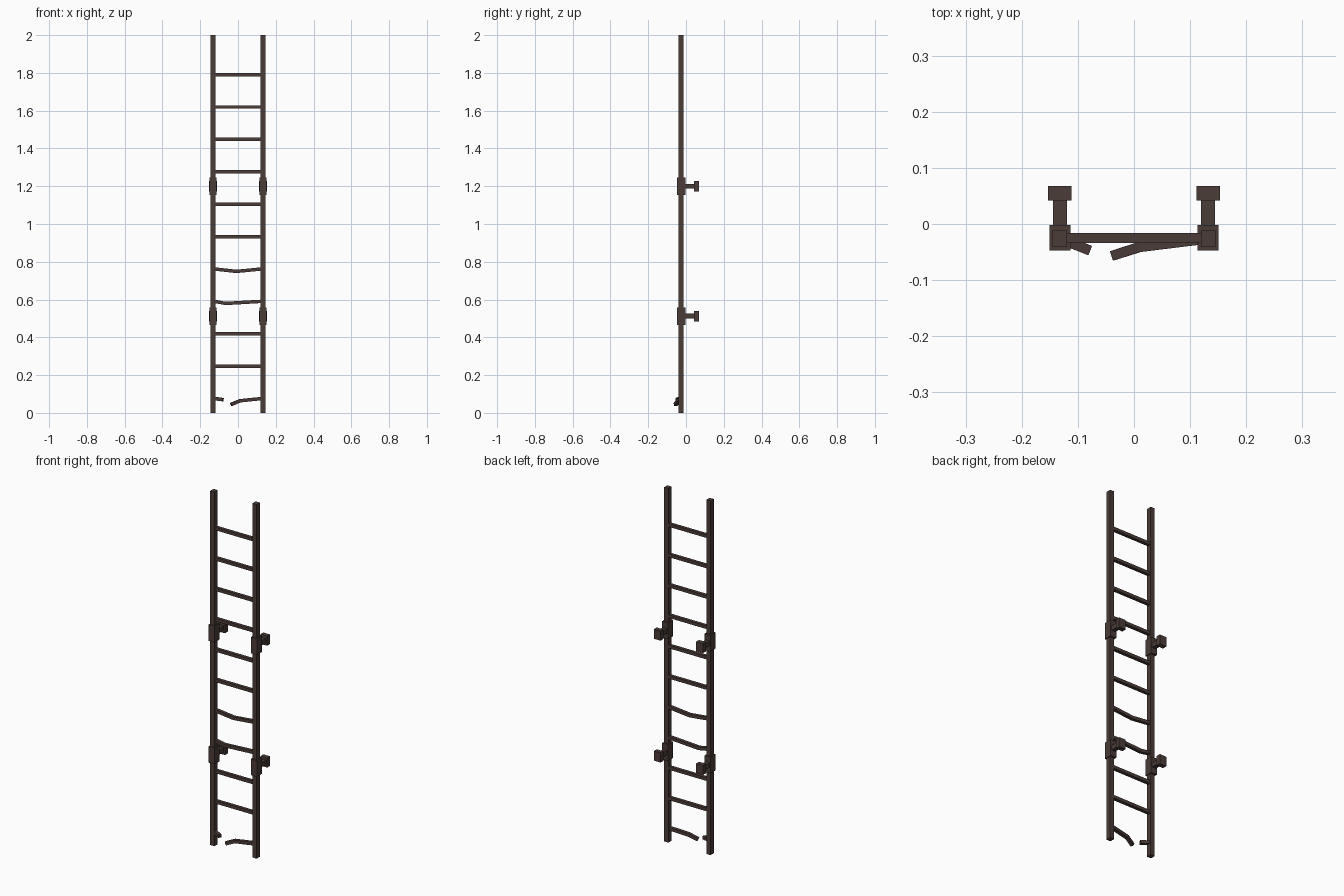
import bpy
from mathutils import Vector

if "Cube" in bpy.data.objects:
    bpy.data.objects.remove(bpy.data.objects["Cube"])

mat = bpy.data.materials.new("rusty_iron")
mat.diffuse_color = (0.07, 0.045, 0.04, 1)
mat.use_nodes = True
mat.node_tree.nodes["Principled BSDF"].inputs["Base Color"].default_value = mat.diffuse_color


def make_object(name, verts, faces):
    mesh = bpy.data.meshes.new(name)
    mesh.from_pydata(verts, [], faces)
    mesh.materials.append(mat)
    obj = bpy.data.objects.new(name, mesh)
    bpy.context.collection.objects.link(obj)
    return obj


def bar(name, path, w, d):
    """Rectangular bar swept along a mostly-x path; rings mitred at bends."""
    pts = [Vector(p) for p in path]
    verts, faces = [], []
    for i, p in enumerate(pts):
        t = (pts[min(i + 1, len(pts) - 1)] - pts[max(i - 1, 0)]).normalized()
        side = Vector((0, 0, 1)).cross(t).normalized()
        up = t.cross(side)
        for a, b in ((-1, -1), (1, -1), (1, 1), (-1, 1)):
            verts.append(p + side * a * w / 2 + up * b * d / 2)
    for i in range(len(pts) - 1):
        for k in range(4):
            a, b = 4 * i + k, 4 * i + (k + 1) % 4
            faces.append((a, b, b + 4, a + 4))
    n = len(verts)
    faces += [(3, 2, 1, 0), (n - 4, n - 3, n - 2, n - 1)]
    return make_object(name, verts, faces)


def box(name, x, y0, y1, z0, z1, width):
    y, z = (y0 + y1) / 2, (z0 + z1) / 2
    return bar(name, [(x - width / 2, y, z), (x + width / 2, y, z)], y1 - y0, z1 - z0)


RAIL_X, RUNG_Y, THICK = 0.132, -0.025, 0.018

# side rails with wall brackets
for side, s in (("left", -1), ("right", 1)):
    x = s * RAIL_X
    box(side + "_rail", x, -0.041, -0.012, 0, 2, 0.026)
    for level, z in (("lower", 0.512), ("upper", 1.2)):
        tag = f"{level}_{side}_"
        box(tag + "clamp", x, -0.047, -0.002, z - 0.046, z + 0.046, 0.037)
        box(tag + "standoff", x, -0.004, 0.045, z - 0.013, z + 0.013, 0.025)
        box(tag + "wall_foot", x, 0.042, 0.068, z - 0.027, z + 0.027, 0.042)

# rungs, two of them sagging
bends = {3: (-0.065, -0.011), 4: (-0.008, -0.013)}
for i in range(1, 11):
    z = 0.076 + 0.1715 * i
    path = [(-0.125, RUNG_Y, z), (0.125, RUNG_Y, z)]
    if i in bends:
        bx, dz = bends[i]
        path.insert(1, (bx, RUNG_Y, z + dz))
    bar(f"rung_{i}", path, THICK, THICK)

# snapped bottom rung
bar("broken_rung_left", [(-0.125, -0.029, 0.076), (-0.079, -0.047, 0.07)], THICK, THICK)
bar("broken_rung_right", [(-0.037, -0.056, 0.044), (0.01, -0.041, 0.064),
                          (0.125, -0.027, 0.076)], THICK, THICK)
